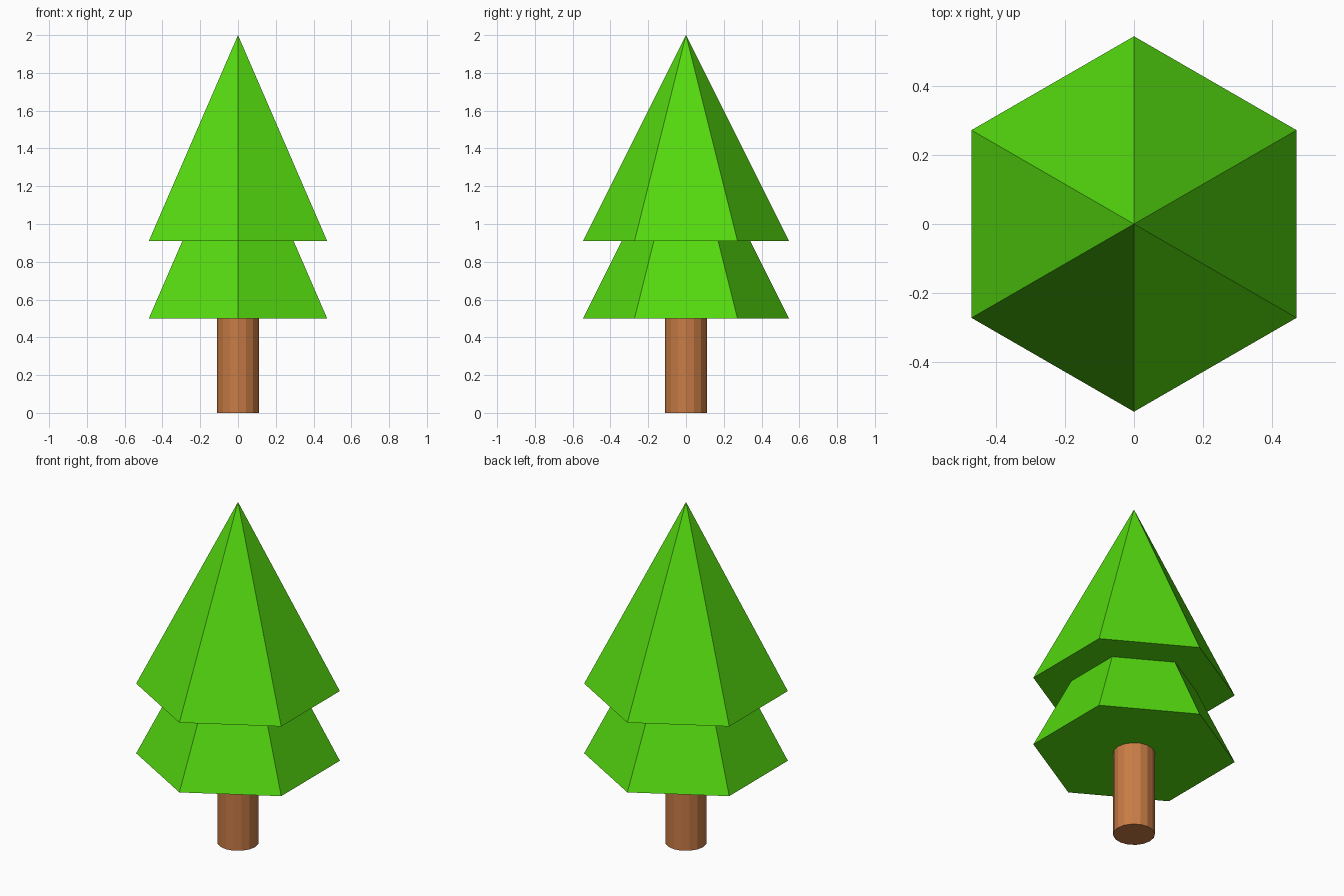
import bpy
from math import radians

if "Cube" in bpy.data.objects:
    bpy.data.objects.remove(bpy.data.objects["Cube"])


def paint(obj, name, color):
    mat = bpy.data.materials.get(name) or bpy.data.materials.new(name)
    mat.diffuse_color = color
    mat.use_nodes = True
    mat.node_tree.nodes["Principled BSDF"].inputs["Base Color"].default_value = mat.diffuse_color
    obj.data.materials.append(mat)


# Foliage: identical six-sided cones, stacked
R, H = 0.545, 1.09
for name, base in (("lower_foliage", 0.5), ("upper_foliage", 0.91)):
    bpy.ops.mesh.primitive_cone_add(vertices=6, radius1=R, radius2=0, depth=H,
                                    location=(0, 0, base + H / 2))
    tier = bpy.context.object
    tier.name = name
    paint(tier, "leaf_green", (0.09, 0.7, 0.005, 1))

# Trunk
bpy.ops.mesh.primitive_cylinder_add(vertices=16, radius=0.112, depth=0.5,
                                    location=(0, 0, 0.25))
trunk = bpy.context.object
trunk.name = "trunk"
paint(trunk, "bark_brown", (0.58, 0.2, 0.06, 1))
